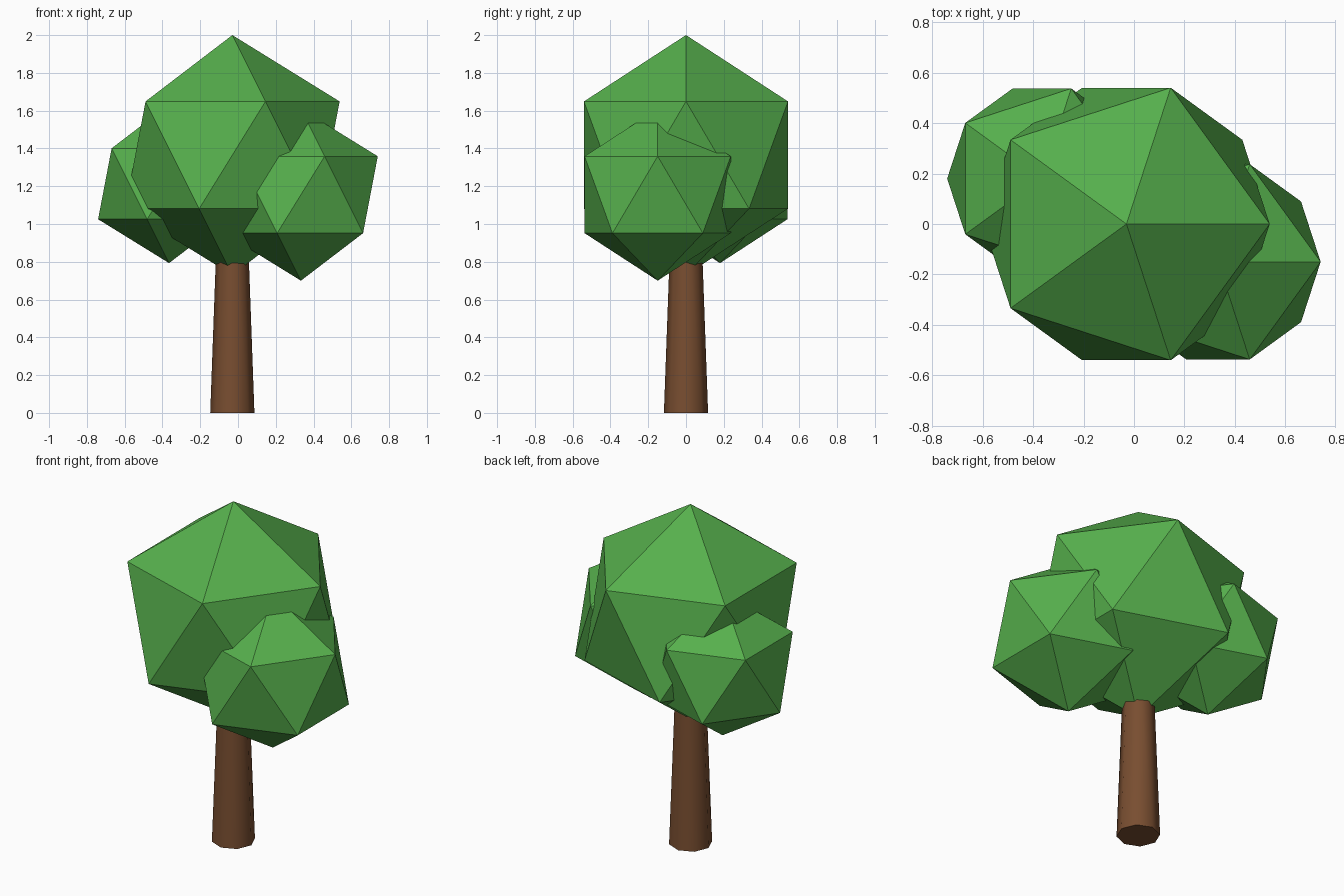
import bpy

cube = bpy.data.objects.get("Cube")
if cube:
    bpy.data.objects.remove(cube, do_unlink=True)


def make_material(name, rgb):
    mat = bpy.data.materials.new(name)
    mat.use_nodes = True
    color = (*rgb, 1.0)
    mat.diffuse_color = color
    bsdf = next(n for n in mat.node_tree.nodes if n.type == "BSDF_PRINCIPLED")
    bsdf.inputs["Base Color"].default_value = color
    return mat


leaf_green = make_material("leaf green", (0.093, 0.43, 0.073))
bark_brown = make_material("bark brown", (0.19, 0.076, 0.03))


def add_foliage(name, center, radius):
    """Low-poly leaf clump: a plain flat-shaded icosahedron."""
    bpy.ops.mesh.primitive_ico_sphere_add(subdivisions=1, radius=radius, location=center)
    obj = bpy.context.object
    obj.name = name
    obj.data.materials.append(leaf_green)
    bpy.ops.object.shade_flat()


# Leaf clumps
add_foliage("crown_foliage", (-0.03, 0, 1.365), 0.635)
add_foliage("left_foliage", (0.333, -0.15, 1.155), 0.455)
add_foliage("right_foliage", (-0.365, 0.18, 1.213), 0.42)

# Tapered eight-sided trunk, its top hidden inside the crown
trunk_height = 1.1
bpy.ops.mesh.primitive_cone_add(vertices=8, radius1=0.117, radius2=0.077,
                                depth=trunk_height, location=(-0.03, 0, trunk_height / 2))
trunk = bpy.context.object
trunk.name = "trunk"
trunk.data.materials.append(bark_brown)
bpy.ops.object.shade_smooth_by_angle(angle=0.9)
